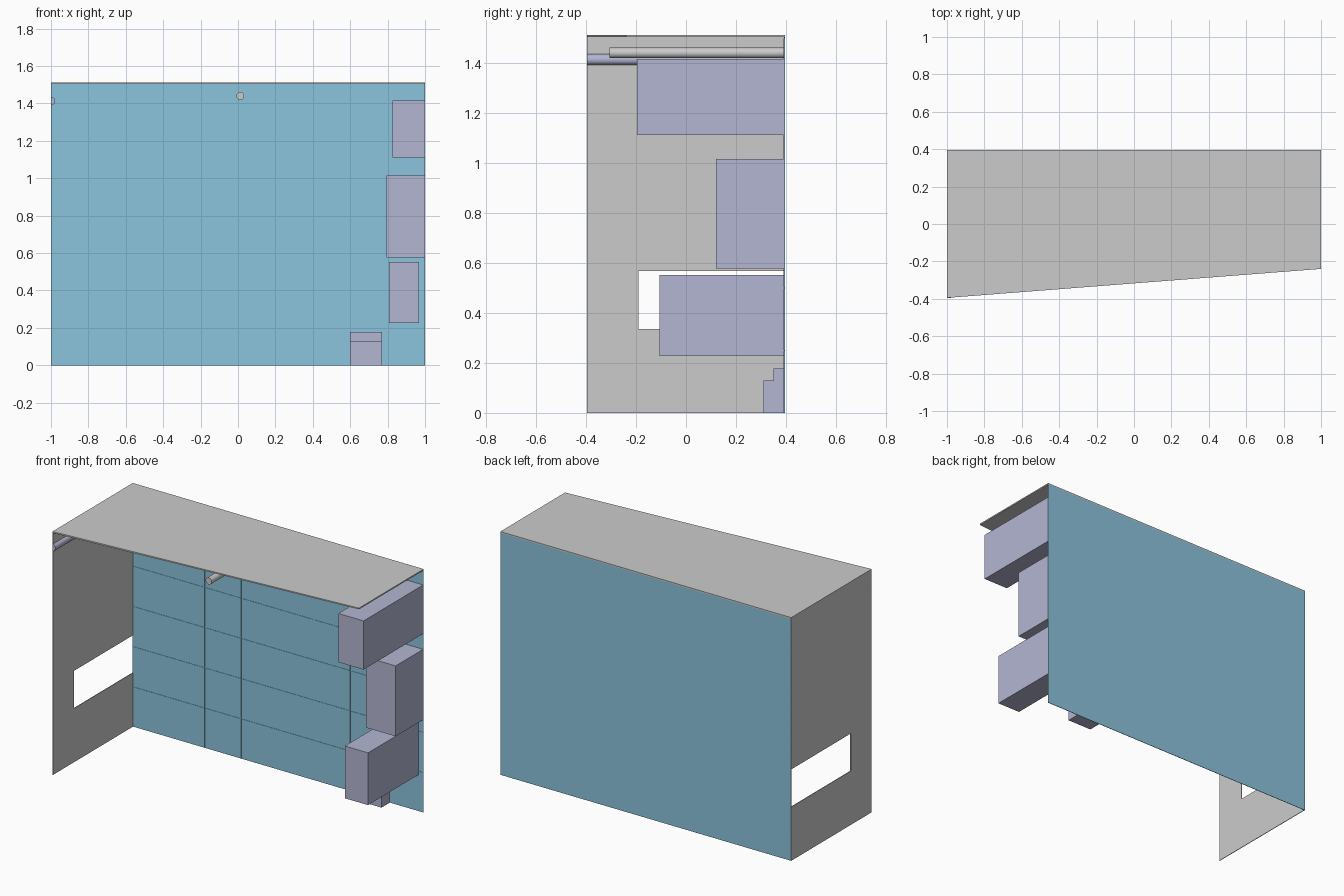
import bpy, bmesh
from math import sin, cos, pi

if "Cube" in bpy.data.objects:
    bpy.data.objects.remove(bpy.data.objects["Cube"])

Y = 0.395            # half depth
WALL_Y = 0.392       # inner face of the back wall
TOP = 1.512


def material(name, rgb):
    m = bpy.data.materials.new(name)
    m.diffuse_color = (*rgb, 1)
    m.use_nodes = True
    m.node_tree.nodes["Principled BSDF"].inputs["Base Color"].default_value = m.diffuse_color
    return m


BLUE = material("blue_tile", (0.26, 0.55, 0.72))
LILAC = material("pale_lilac", (0.45, 0.47, 0.64))
ORANGE = material("orange", (0.85, 0.25, 0.08))


def finish(name, bm, mat=None):
    bmesh.ops.recalc_face_normals(bm, faces=bm.faces)
    me = bpy.data.meshes.new(name)
    bm.to_mesh(me)
    bm.free()
    ob = bpy.data.objects.new(name, me)
    bpy.context.collection.objects.link(ob)
    if mat:
        me.materials.append(mat)
    return ob


def prism(bm, points, direction):
    """Extrude a closed outline of 3D points along a direction."""
    face = bm.faces.new([bm.verts.new(p) for p in points])
    ext = bmesh.ops.extrude_face_region(bm, geom=[face])
    moved = [g for g in ext["geom"] if isinstance(g, bmesh.types.BMVert)]
    bmesh.ops.translate(bm, verts=moved, vec=direction)


def add_box(bm, x, y, z):
    outline = [(x[0], y[0], z[0]), (x[1], y[0], z[0]),
               (x[1], y[1], z[0]), (x[0], y[1], z[0])]
    prism(bm, outline, (0, 0, z[1] - z[0]))


def box(name, x, y, z, mat=None):
    bm = bmesh.new()
    add_box(bm, x, y, z)
    return finish(name, bm, mat)


def rod(name, x, z, r, y0, y1, start, sweep, steps, mat=None):
    """Full or half round bar running along y."""
    count = steps if sweep >= 2 * pi else steps + 1
    angles = [start + sweep * i / steps for i in range(count)]
    bm = bmesh.new()
    prism(bm, [(x + r * cos(a), y0, z + r * sin(a)) for a in angles], (0, y1 - y0, 0))
    ob = finish(name, bm, mat)
    bpy.ops.object.select_all(action="DESELECT")
    bpy.context.view_layer.objects.active = ob
    ob.select_set(True)
    bpy.ops.object.shade_smooth_by_angle(angle=0.6)


# Back wall with square tiles on its inner side
box("back_wall", (-1, 1), (WALL_Y, Y), (0, 1.504), BLUE)
bm = bmesh.new()
gap = 0.002
for i in range(8):
    for j in range(6):
        x, z = -1 + i * 0.25, j * 0.25
        add_box(bm, (x + gap, x + 0.25 - gap), (WALL_Y - 0.002, WALL_Y),
                (z + gap, z + 0.25 - gap))
finish("wall_tiles", bm, BLUE)

# Left wall with a window opening cut in from its rear edge
bm = bmesh.new()
wall = [(-Y, 0), (Y, 0), (Y, 0.335), (-0.19, 0.335),
        (-0.19, 0.568), (Y, 0.568), (Y, 1.504), (-Y, 1.504)]
prism(bm, [(-1, y, z) for y, z in wall], (0.004, 0, 0))
finish("left_wall", bm)

# Ceiling, deeper on the left than on the right
bm = bmesh.new()
prism(bm, [(-1, -Y, 1.504), (1, -0.24, 1.504), (1, Y, 1.504), (-1, Y, 1.504)],
      (0, 0, TOP - 1.504))
finish("ceiling", bm)

# Boxes on the right of the back wall
box("upper_box", (0.827, 1), (-0.195, WALL_Y), (1.112, 1.415), LILAC)
box("upper_box_side_panel", (0.825, 0.827), (-0.19, 0.38), (1.12, 1.407), ORANGE)
box("middle_box", (0.795, 1), (0.12, WALL_Y), (0.577, 1.015), LILAC)
box("lower_box", (0.808, 0.968), (-0.105, WALL_Y), (0.227, 0.552), LILAC)

# Small stepped block at floor level
bm = bmesh.new()
steps = [(WALL_Y, 0), (0.31, 0), (0.31, 0.13), (0.35, 0.13), (0.35, 0.177), (WALL_Y, 0.177)]
prism(bm, [(0.6, y, z) for y, z in steps], (0.17, 0, 0))
finish("floor_step_block", bm, LILAC)

# Round bars under the ceiling; the left one is a half round against the wall
rod("centre_rod", 0.012, 1.44, 0.021, -0.305, WALL_Y, 0, 2 * pi, 32)
rod("left_half_rod", -1, 1.413, 0.022, -Y, WALL_Y, -pi / 2, pi, 16, LILAC)
